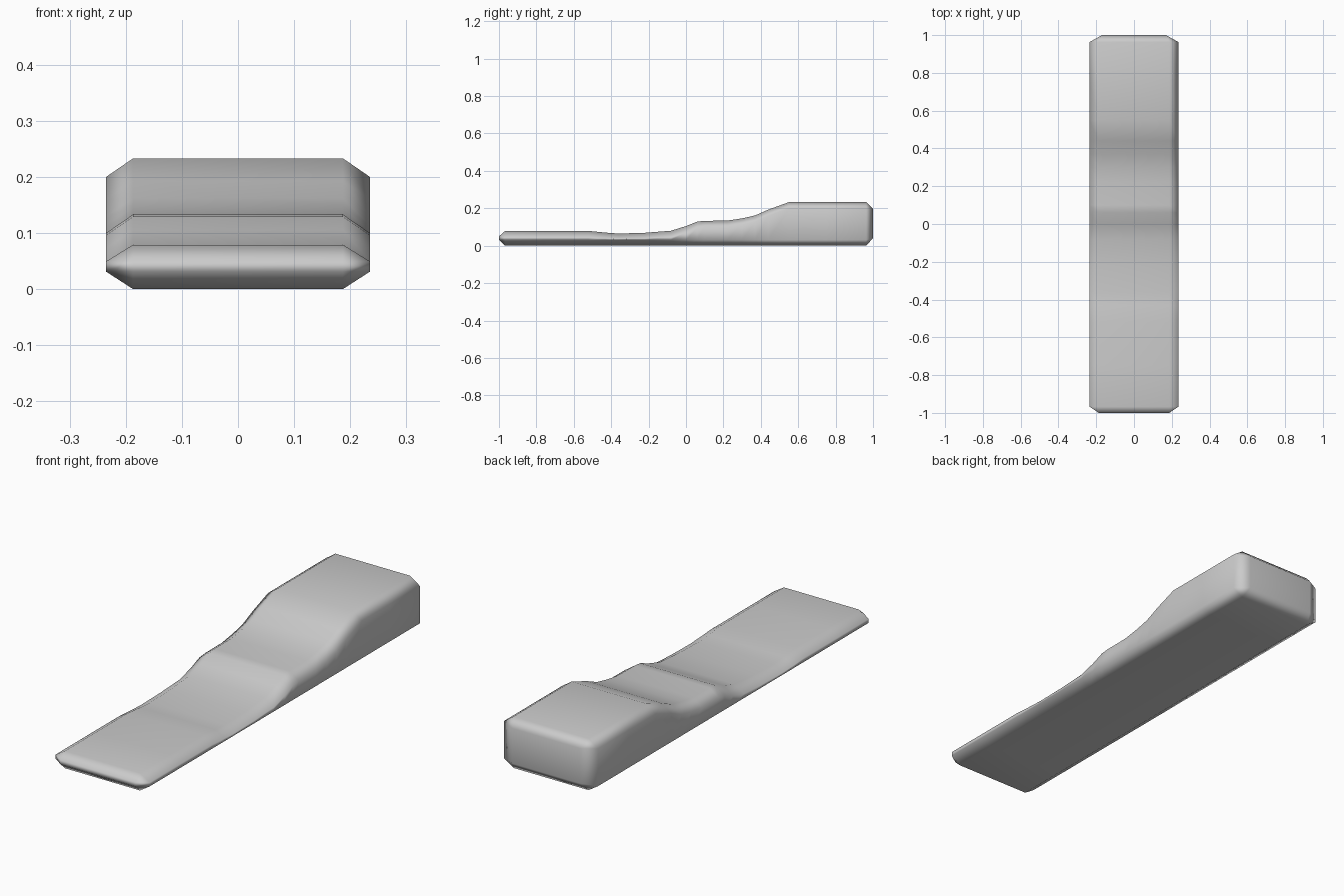
import bpy, bmesh

if "Cube" in bpy.data.objects:
    bpy.data.objects.remove(bpy.data.objects["Cube"])

HALF, FLAT = 0.235, 0.187   # half width, half width of flat top and bottom


def octagon(y, h):
    # chamfered cross-section of height h
    c, d = 0.031, min(0.033, h * 0.375)
    return [(-FLAT, y, 0), (FLAT, y, 0), (HALF, y, c), (HALF, y, h - d),
            (FLAT, y, h), (-FLAT, y, h), (-HALF, y, h - d), (-HALF, y, c)]


def end_section(y, w, z0, z1):
    # small end rectangle, with doubled corners so it bridges to the octagon
    a, b, c, d = (-w, y, z0), (w, y, z0), (w, y, z1), (-w, y, z1)
    return [a, b, b, c, c, d, d, a]


# top profile: (y, height)
profile = [(-0.967, 0.079), (-0.75, 0.079), (-0.52, 0.079), (-0.43, 0.07),
           (-0.36, 0.065), (-0.22, 0.069), (-0.08, 0.08), (0.0, 0.105),
           (0.06, 0.129), (0.10, 0.133), (0.22, 0.134), (0.30, 0.146),
           (0.37, 0.162), (0.44, 0.193), (0.55, 0.233), (0.75, 0.233),
           (0.963, 0.233)]
sections = ([end_section(-1.0, FLAT, 0.031, 0.05)]
            + [octagon(y, h) for y, h in profile]
            + [end_section(1.0, 0.17, 0.04, 0.198)])

# loft the bar through all sections
bm = bmesh.new()
rings = [[bm.verts.new(p) for p in s] for s in sections]
for r, s in zip(rings, rings[1:]):
    for i in range(8):
        j = (i + 1) % 8
        bm.faces.new((r[i], r[j], s[j], s[i]))
bm.faces.new(rings[0])
bm.faces.new(rings[-1])
bmesh.ops.remove_doubles(bm, verts=bm.verts, dist=0.0005)
bmesh.ops.recalc_face_normals(bm, faces=bm.faces)
for f in bm.faces:
    f.smooth = True
mesh = bpy.data.meshes.new("wedge_bar")
bm.to_mesh(mesh)
bm.free()
bar = bpy.data.objects.new("wedge_bar", mesh)
bpy.context.collection.objects.link(bar)

# keep the broad faces flat-looking while the chamfers shade softly
mod = bar.modifiers.new("weighted_normals", "WEIGHTED_NORMAL")
mod.weight = 50
